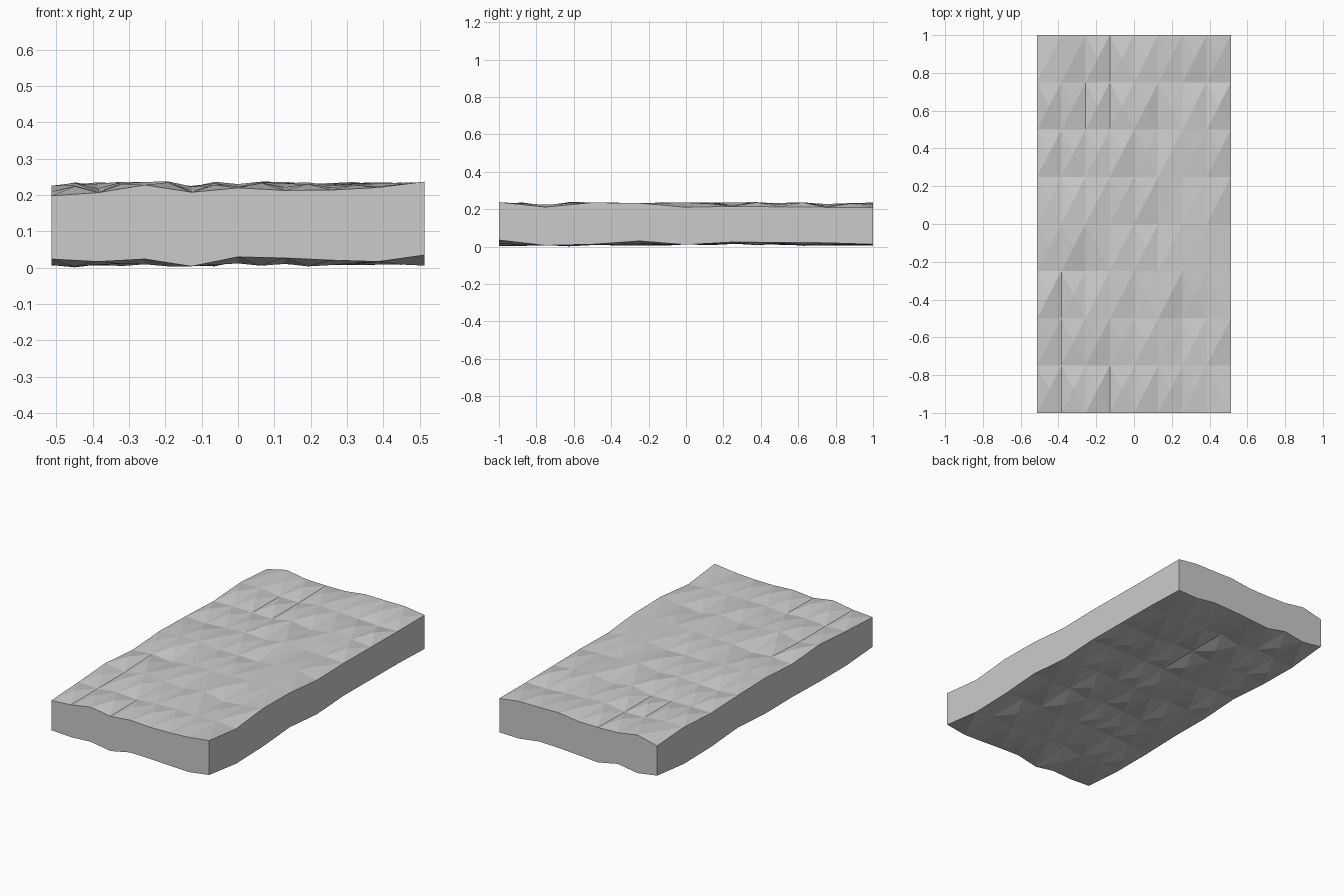
import bpy, bmesh, random

if "Cube" in bpy.data.objects:
    bpy.data.objects.remove(bpy.data.objects["Cube"])

random.seed(7)
N = 8
HX, HY = 0.513, 1.0

# Corner heights read along the front and right edges
front_top = [0.198, 0.207, 0.228, 0.208, 0.220, 0.213, 0.214, 0.221, 0.237]
front_bot = [0.024, 0.017, 0.024, 0.004, 0.030, 0.027, 0.021, 0.017, 0.035]
right_top = [0.237, 0.211, 0.235, 0.232, 0.210, 0.215, 0.212, 0.210, 0.210]
right_bot = [0.035, 0.006, 0.012, 0.030, 0.010, 0.024, 0.022, 0.020, 0.012]

bm = bmesh.new()


def pos(i, j):
    return (-HX + 2 * HX * i / N, -HY + 2 * HY * j / N)


def rough_face(front, right, low, high, peak, spread, up):
    """Grid of shallow four-sided pyramids with uneven corners."""
    grid = {}
    for i in range(N + 1):
        for j in range(N + 1):
            z = random.uniform(low, high)
            if j == 0:
                z = front[i]
            elif i == N:
                z = right[j]
            grid[i, j] = bm.verts.new((*pos(i, j), z))
    for i in range(N):
        for j in range(N):
            ring = [grid[i, j], grid[i + 1, j], grid[i + 1, j + 1], grid[i, j + 1]]
            mean = sum(v.co.z for v in ring) / 4
            z = 0.3 * mean + 0.7 * peak + random.uniform(-spread, spread)
            apex = bm.verts.new((*pos(i + 0.5, j + 0.5), min(max(z, 0), 0.24)))
            for a, b in zip(ring, ring[1:] + ring[:1]):
                bm.faces.new((a, b, apex) if up else (b, a, apex))
    return grid


# Hewn top and underside
top = rough_face(front_top, right_top, 0.205, 0.237, 0.238, 0.005, True)
bottom = rough_face(front_bot, right_bot, 0.005, 0.032, 0.004, 0.005, False)

# Straight side walls around the border
border = ([(i, 0) for i in range(N)] + [(N, j) for j in range(N)]
          + [(i, N) for i in range(N, 0, -1)] + [(0, j) for j in range(N, 0, -1)])
for a, b in zip(border, border[1:] + border[:1]):
    bm.faces.new((bottom[a], bottom[b], top[b], top[a]))

mesh = bpy.data.meshes.new("stone_slab")
bm.to_mesh(mesh)
bm.free()
slab = bpy.data.objects.new("stone_slab", mesh)
bpy.context.collection.objects.link(slab)
